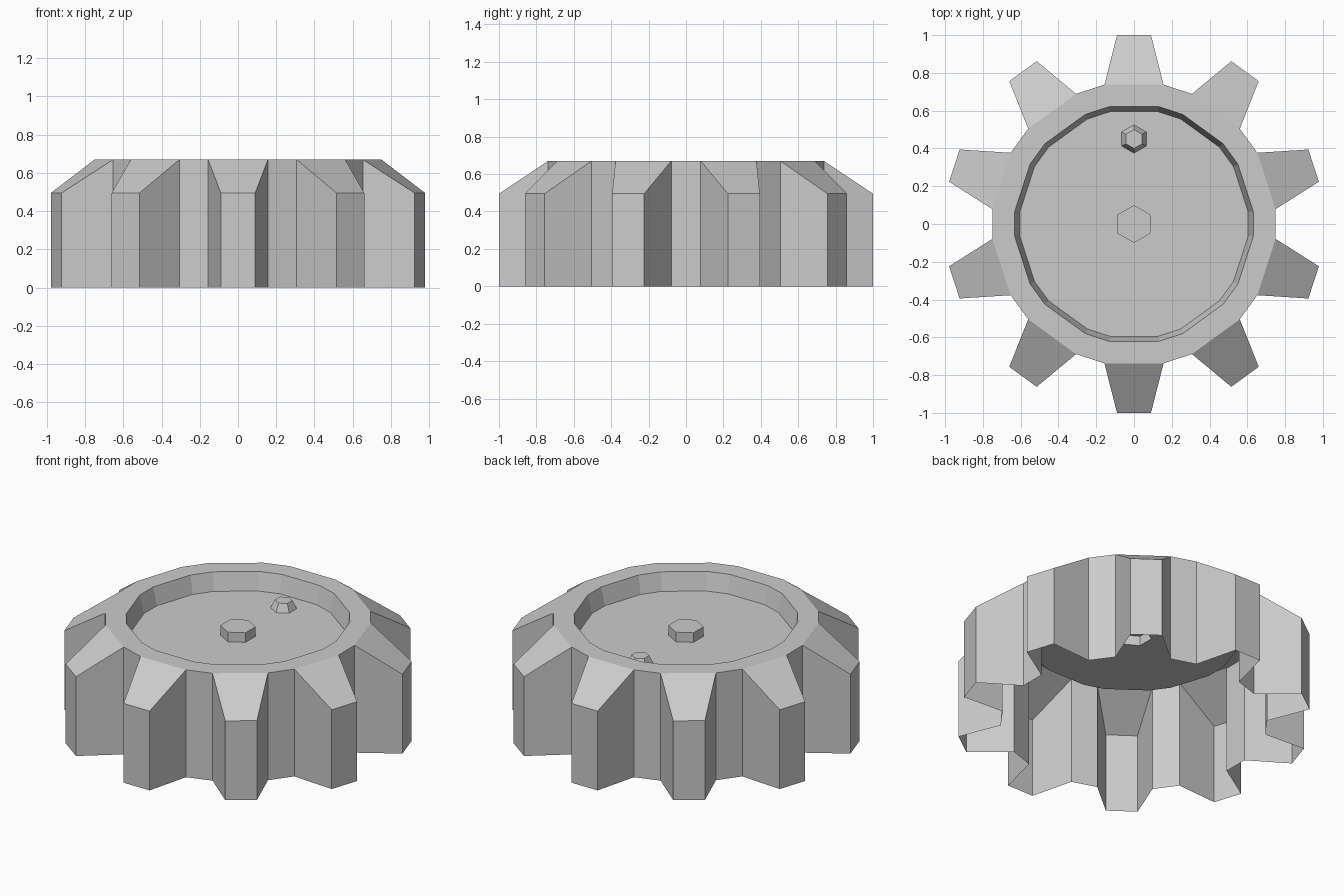
import bpy, bmesh
from math import sin, cos, radians

cube = bpy.data.objects.get("Cube")
if cube:
    bpy.data.objects.remove(cube, do_unlink=True)

grey = bpy.data.materials.new("plain grey")
grey.use_nodes = True
colour = (0.6, 0.6, 0.6, 1)
grey.diffuse_color = colour
grey.node_tree.nodes["Principled BSDF"].inputs["Base Color"].default_value = colour

TEETH = 10
TOP, SHOULDER, FLOOR = 0.67, 0.495, 0.56
ROOT_R, TIP_R, RIM_R, FLOOR_R = 0.754, 1.004, 0.635, 0.608
ROOT_A, TIP_A = 12.0, 5.13


def polar(r, deg, z):
    return (r * sin(radians(deg)), r * cos(radians(deg)), z)


def root_ring(r, z):
    """Ring with a point at both roots of every tooth."""
    return [polar(r, i * 360 / TEETH + s * ROOT_A, z) for i in range(TEETH) for s in (-1, 1)]


def hexagon(r, y, z):
    return [(x, py + y, z) for x, py, z in (polar(r, 60 * i, z) for i in range(6))]


def band(bm, a, b):
    """Quads between two rings of equal length."""
    n = len(a)
    for i in range(n):
        j = (i + 1) % n
        bm.faces.new([bm.verts.new(p) for p in (a[j], a[i], b[i], b[j])])


def finish(name, bm, flip=False):
    bmesh.ops.remove_doubles(bm, verts=bm.verts[:], dist=0.0001)
    if flip:
        bmesh.ops.reverse_faces(bm, faces=bm.faces[:])
    mesh = bpy.data.meshes.new(name)
    bm.to_mesh(mesh)
    bm.free()
    mesh.materials.append(grey)
    bpy.context.collection.objects.link(bpy.data.objects.new(name, mesh))


# Toothed outer wall, open underneath, with a sloped cap on each tooth
bm = bmesh.new()
low, high = [], []
for i in range(TEETH):
    a = i * 360 / TEETH
    for r, off, z in ((ROOT_R, -ROOT_A, TOP), (TIP_R, -TIP_A, SHOULDER),
                      (TIP_R, TIP_A, SHOULDER), (ROOT_R, ROOT_A, TOP)):
        low.append(polar(r, a + off, 0))
        high.append(polar(r, a + off, z))
    bm.faces.new([bm.verts.new(p) for p in reversed(high[-4:])])
band(bm, low, high)
finish("toothed_wall", bm)

# Flat rim and the short wall of the dish
bm = bmesh.new()
band(bm, root_ring(ROOT_R, TOP), root_ring(RIM_R, TOP))
band(bm, root_ring(RIM_R, TOP), root_ring(FLOOR_R, FLOOR))
finish("rim", bm)

# Hollow hexagonal bolts: base radius, top radius, y, height
bolts = {"centre_bolt": (0.1, 0.1, 0, 0.06), "small_bolt": (0.075, 0.05, 0.45, 0.05)}
for name, (base, top, y, h) in bolts.items():
    bm = bmesh.new()
    cap = hexagon(top, y, FLOOR + h)
    band(bm, hexagon(base, y, FLOOR), cap)
    bm.faces.new([bm.verts.new(p) for p in reversed(cap)])
    finish(name, bm)

# Dish floor with openings under the bolts
bm = bmesh.new()
loops = [root_ring(FLOOR_R, FLOOR)]
loops += [hexagon(base, y, FLOOR) for base, top, y, h in bolts.values()]
for loop in loops:
    vs = [bm.verts.new(p) for p in loop]
    for i, v in enumerate(vs):
        bm.edges.new((v, vs[(i + 1) % len(vs)]))
bmesh.ops.triangle_fill(bm, use_beauty=True, use_dissolve=False, edges=bm.edges[:], normal=(0, 0, 1))
bm.normal_update()
finish("dish_floor", bm, flip=sum(f.normal.z for f in bm.faces) < 0)
